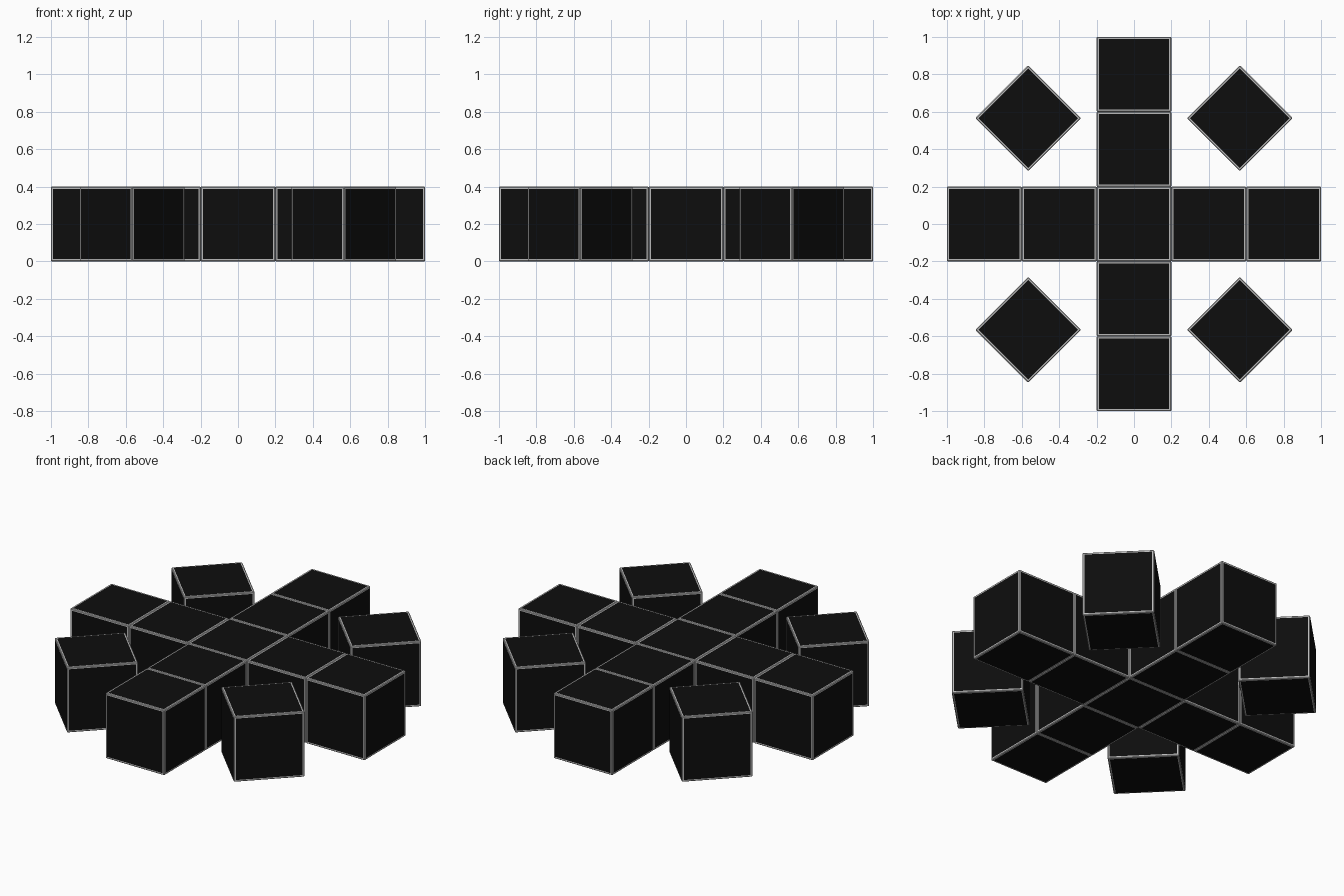
import bpy, bmesh, math

if "Cube" in bpy.data.objects:
    bpy.data.objects.remove(bpy.data.objects["Cube"])

SIZE = 0.4      # cube edge length
BEVEL = 0.004   # small chamfer on the cube edges
BORDER = 0.011  # flat pale border around each dark panel


def material(name, value):
    m = bpy.data.materials.new(name)
    m.diffuse_color = (value, value, value, 1)
    m.use_nodes = True
    m.node_tree.nodes["Principled BSDF"].inputs["Base Color"].default_value = m.diffuse_color
    return m


# Shared cube mesh: chamfered pale frame with dark face panels
mesh = bpy.data.meshes.new("framed_cube")
mesh.materials.append(material("pale_edge", 0.5))
mesh.materials.append(material("dark_panel", 0.004))
bm = bmesh.new()
bmesh.ops.create_cube(bm, size=SIZE)
bmesh.ops.bevel(bm, geom=bm.edges[:], offset=BEVEL, segments=1,
                affect='EDGES', profile=0.5)
panels = [f for f in bm.faces if f.calc_area() > 0.5 * SIZE ** 2]
bmesh.ops.inset_individual(bm, faces=panels, thickness=BORDER)
for f in panels:
    f.material_index = 1
bmesh.ops.recalc_face_normals(bm, faces=bm.faces[:])
bm.to_mesh(mesh)
bm.free()


def add_cube(name, radius, angle):
    ob = bpy.data.objects.new(name, mesh)
    ob.location = (radius * math.cos(angle), radius * math.sin(angle), SIZE / 2)
    ob.rotation_euler.z = angle
    bpy.context.collection.objects.link(ob)


# Centre cube
add_cube("centre_cube", 0, 0)

# Four arms of two cubes, with a turned cube between each pair of arms
for i in range(4):
    a = i * math.pi / 2
    add_cube(f"arm_inner_cube_{i + 1}", SIZE, a)
    add_cube(f"arm_outer_cube_{i + 1}", 2 * SIZE, a)
    add_cube(f"diagonal_cube_{i + 1}", 2 * SIZE, a + math.pi / 4)
